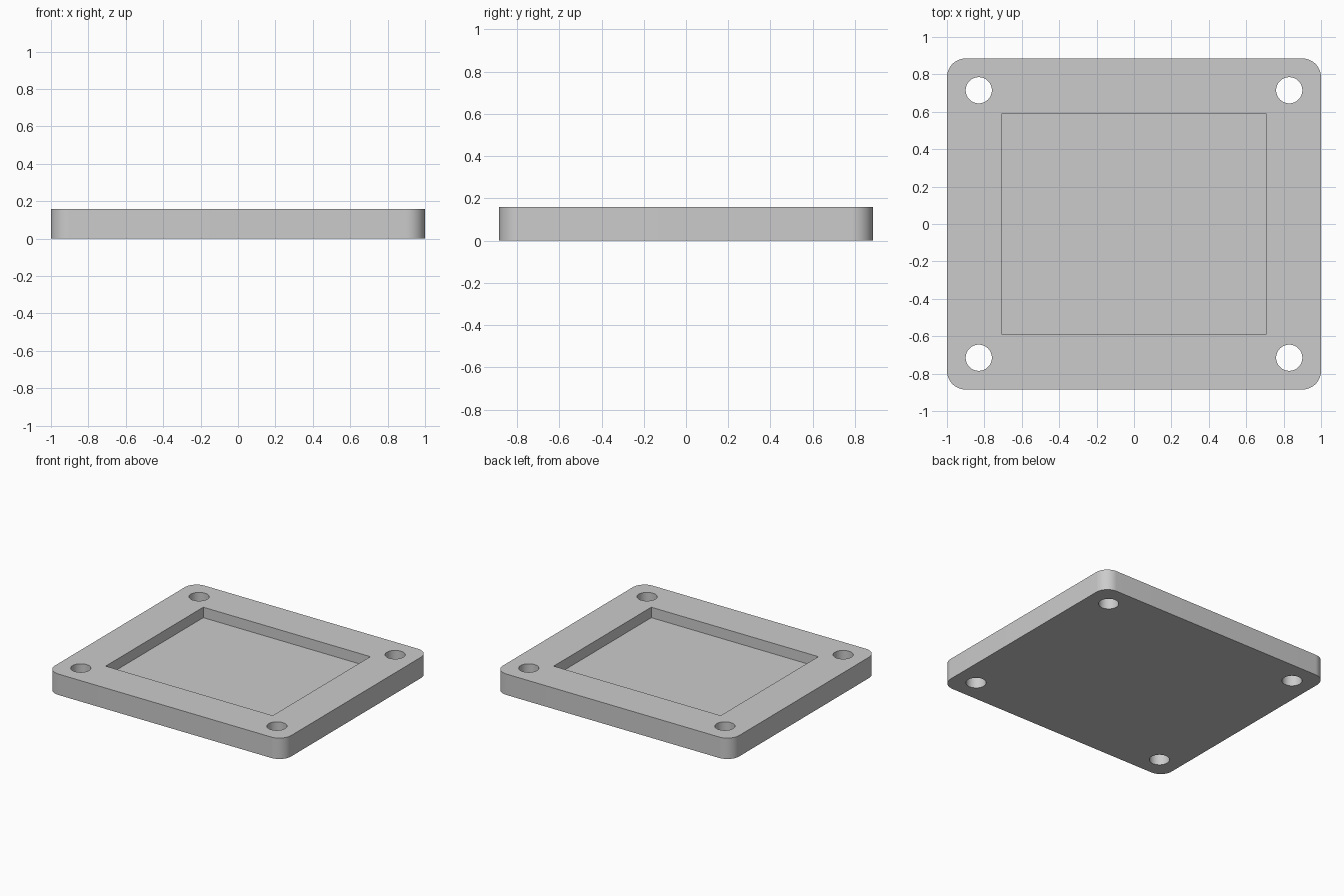
import bpy
import bmesh
from math import radians

HALF_X, HALF_Y, HEIGHT = 1.0, 0.885, 0.16
CORNER_RADIUS = 0.1
POCKET_X, POCKET_Y, POCKET_FLOOR = 0.707, 0.59, 0.08
HOLE_X, HOLE_Y, HOLE_RADIUS = 0.83, 0.715, 0.07

if "Cube" in bpy.data.objects:
    bpy.data.objects.remove(bpy.data.objects["Cube"], do_unlink=True)

grey = bpy.data.materials.new("plain grey")
grey.use_nodes = True
grey.diffuse_color = (0.6, 0.6, 0.6, 1)
grey.node_tree.nodes["Principled BSDF"].inputs["Base Color"].default_value = grey.diffuse_color


def finish(name, bm):
    mesh = bpy.data.meshes.new(name)
    bm.to_mesh(mesh)
    bm.free()
    mesh.materials.append(grey)
    obj = bpy.data.objects.new(name, mesh)
    bpy.context.collection.objects.link(obj)
    return obj


def box(name, half_x, half_y, bottom, top, radius=0):
    bm = bmesh.new()
    bmesh.ops.create_cube(bm, size=2)
    for v in bm.verts:
        v.co = (v.co.x * half_x, v.co.y * half_y, top if v.co.z > 0 else bottom)
    if radius:
        upright = [e for e in bm.edges if abs(e.verts[0].co.z - e.verts[1].co.z) > 0.01]
        bmesh.ops.bevel(bm, geom=upright, offset=radius, segments=12,
                        profile=0.5, affect='EDGES')
    return finish(name, bm)


def hole(name, x, y):
    bm = bmesh.new()
    bmesh.ops.create_cone(bm, cap_ends=True, segments=48, radius1=HOLE_RADIUS,
                          radius2=HOLE_RADIUS, depth=1)
    bmesh.ops.translate(bm, verts=bm.verts, vec=(x, y, 0))
    return finish(name, bm)


# Rounded plate
plate = box("mounting_plate", HALF_X, HALF_Y, 0, HEIGHT, CORNER_RADIUS)

# Shallow rectangular pocket and four corner through-holes
cutters = [box("pocket_cutter", POCKET_X, POCKET_Y, POCKET_FLOOR, HEIGHT + 0.2)]
for side, sx in (("left", 1), ("right", -1)):
    for end, sy in (("front", -1), ("back", 1)):
        cutters.append(hole(f"{end}_{side}_hole_cutter", sx * HOLE_X, sy * HOLE_Y))

bpy.ops.object.select_all(action='DESELECT')
plate.select_set(True)
bpy.context.view_layer.objects.active = plate
for cutter in cutters:
    cutter.hide_render = True
    cut = plate.modifiers.new(cutter.name, 'BOOLEAN')
    cut.operation = 'DIFFERENCE'
    cut.solver = 'EXACT'
    cut.object = cutter
    bpy.ops.object.modifier_apply(modifier=cut.name)
    bpy.data.objects.remove(cutter, do_unlink=True)

bpy.ops.object.shade_smooth_by_angle(angle=radians(30))
